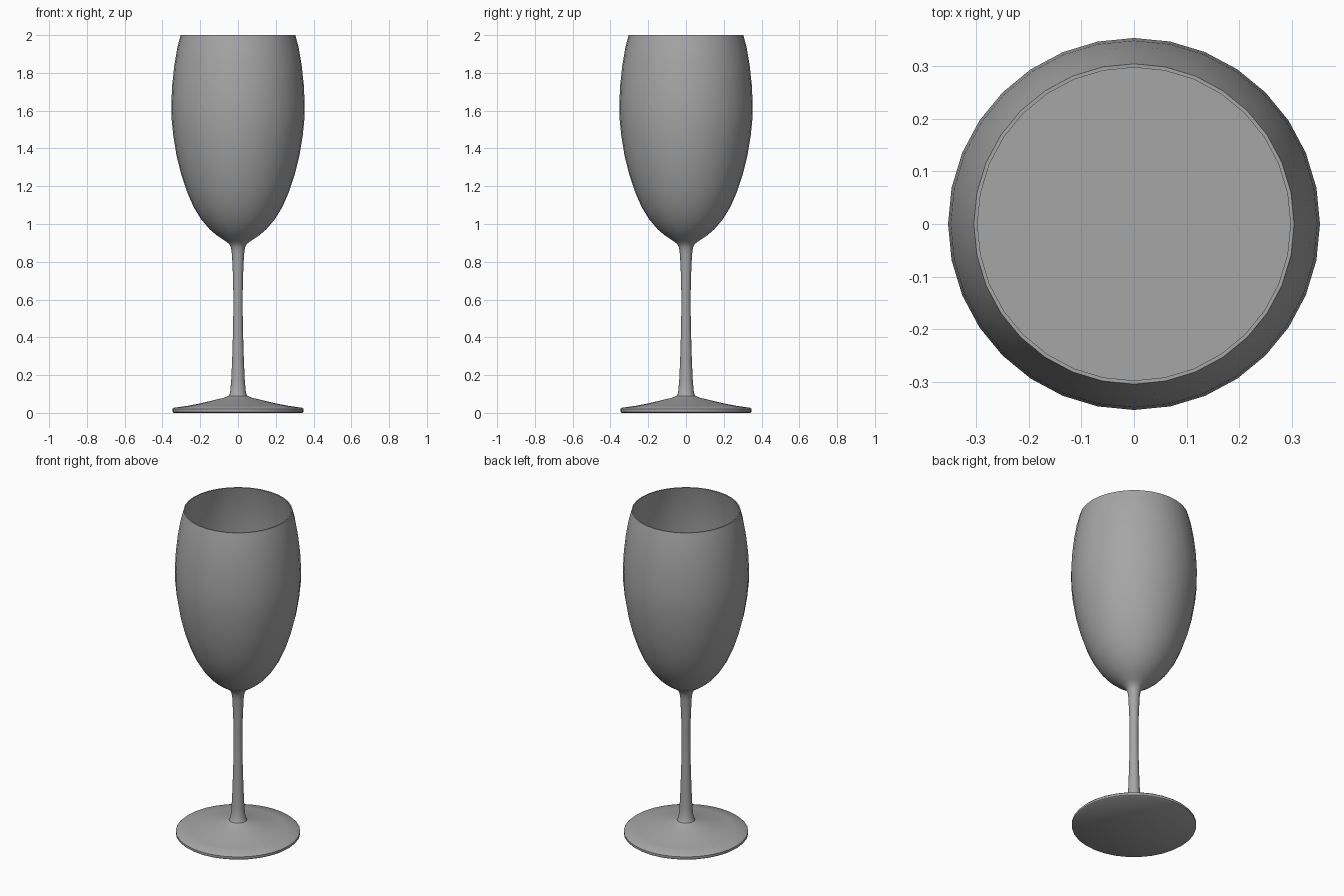
import bpy
import bmesh
import math
from mathutils import Vector

SIDES = 32
WALL = 0.008
FILL = 1.5

if "Cube" in bpy.data.objects:
    bpy.data.objects.remove(bpy.data.objects["Cube"], do_unlink=True)


def make_material(name, colour):
    mat = bpy.data.materials.new(name)
    mat.use_nodes = True
    mat.diffuse_color = colour
    mat.node_tree.nodes["Principled BSDF"].inputs["Base Color"].default_value = colour
    return mat


def lathe(name, profile, mat):
    """Spin a list of (radius, height) points around the z axis."""
    bm = bmesh.new()
    verts = [bm.verts.new((r, 0, z)) for r, z in profile]
    edges = [bm.edges.new(pair) for pair in zip(verts, verts[1:])]
    bmesh.ops.spin(bm, geom=verts + edges, cent=(0, 0, 0), axis=(0, 0, 1),
                   angle=math.tau, steps=SIDES, use_duplicate=False)
    bmesh.ops.remove_doubles(bm, verts=bm.verts[:], dist=0.0005)
    bmesh.ops.recalc_face_normals(bm, faces=bm.faces[:])
    mesh = bpy.data.meshes.new(name)
    bm.to_mesh(mesh)
    bm.free()
    mesh.materials.append(mat)
    obj = bpy.data.objects.new(name, mesh)
    bpy.context.collection.objects.link(obj)
    bpy.ops.object.select_all(action='DESELECT')
    obj.select_set(True)
    bpy.context.view_layer.objects.active = obj
    bpy.ops.object.shade_smooth_by_angle(angle=math.radians(40))
    return obj


def radius_at(points, z):
    """Radius of a rising profile at a given height."""
    for (r0, z0), (r1, z1) in zip(points, points[1:]):
        if z0 <= z <= z1:
            return r0 + (r1 - r0) * (z - z0) / (z1 - z0)


grey = make_material("neutral grey", (0.38, 0.38, 0.38, 1))

# Outer outlines of the foot, stem and bowl
foot = [(0, 0), (0.34, 0), (0.348, 0.006), (0.348, 0.02), (0.34, 0.027),
        (0.27, 0.037), (0.2, 0.05), (0.13, 0.067), (0.075, 0.08), (0.05, 0.09)]
stem = [(0.042, 0.105), (0.036, 0.17), (0.031, 0.28), (0.026, 0.45),
        (0.024, 0.6), (0.027, 0.73), (0.032, 0.84), (0.037, 0.875), (0.047, 0.895)]
bowl = [(0.07, 0.912), (0.11, 0.938), (0.15, 0.972), (0.195, 1.025), (0.235, 1.09),
        (0.27, 1.17), (0.3, 1.26), (0.325, 1.36), (0.343, 1.47), (0.352, 1.56),
        (0.353, 1.64), (0.348, 1.74), (0.337, 1.84), (0.322, 1.93), (0.304, 2.0)]

# Inner wall of the bowl, offset from the outside
inner = [(0, 0.94)]
for before, point, after in zip(bowl, bowl[1:], bowl[2:]):
    slope = (Vector(after) - Vector(before)).normalized()
    inner.append((point[0] - slope.y * WALL, point[1] + slope.x * WALL))
inner.append((0.297, 2.0))

lathe("wine_glass", foot + stem + bowl + inner[::-1], grey)

# Drink lying just inside the bowl, with a flat surface
body = [(max(r - 0.002, 0), z + 0.002) for r, z in inner if z < FILL - 0.02]
lathe("drink", body + [(radius_at(inner, FILL) - 0.002, FILL), (0, FILL)], grey)
